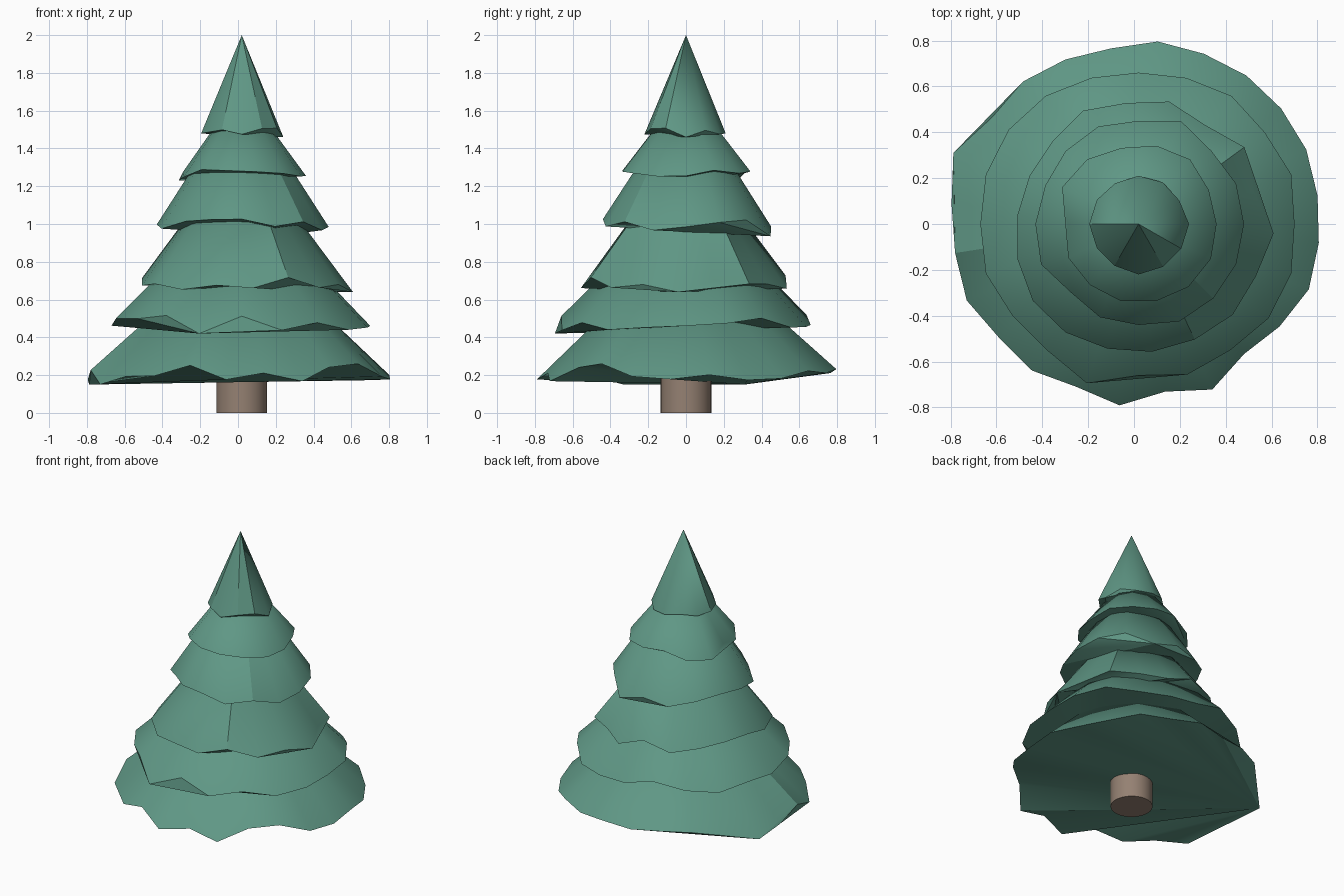
import bpy, math, random

if "Cube" in bpy.data.objects:
    bpy.data.objects.remove(bpy.data.objects["Cube"])

random.seed(4)
CX = 0.02


def material(name, rgb):
    m = bpy.data.materials.new(name)
    m.diffuse_color = (*rgb, 1)
    m.use_nodes = True
    m.node_tree.nodes["Principled BSDF"].inputs["Base Color"].default_value = m.diffuse_color
    return m


green = material("needles", (0.115, 0.31, 0.235))
brown = material("bark", (0.30, 0.22, 0.17))


def tier(name, apex, lo, hi, start, radii):
    """Ragged cone whose underside fans out from its longest branch tip."""
    n = len(radii)
    mean = sum(radii) / n
    seam = radii.index(max(radii))
    verts = [(CX, 0, apex)]
    for k, r in enumerate(radii):
        a = math.radians(start - 360 * k / n)
        z = (lo + hi) / 2 - 0.8 * (r - mean) + random.uniform(-0.35, 0.35) * (hi - lo)
        z = lo if k == seam else min(max(z, lo), hi)
        verts.append((CX + r * math.cos(a), r * math.sin(a), z))
    sides = [(0, (k + 1) % n + 1, k + 1) for k in range(n)]
    ring = [(seam + k) % n + 1 for k in range(n)]
    under = [(ring[0], ring[k], ring[k + 1]) for k in range(1, n - 1)]
    me = bpy.data.meshes.new(name)
    me.from_pydata(verts, [], sides + under)
    me.materials.append(green)
    ob = bpy.data.objects.new(name, me)
    bpy.context.collection.objects.link(ob)
    smooth(ob)


def smooth(ob):
    bpy.ops.object.select_all(action='DESELECT')
    ob.select_set(True)
    bpy.context.view_layer.objects.active = ob
    bpy.ops.object.shade_smooth_by_angle(angle=math.radians(30))


# Branch tiers, top to bottom; radii run clockwise seen from above
tier("top_tier", 2.0, 1.46, 1.53, 180,
     [.215, .21, .205, .21, .21, .205, .22, .215, .215, .22, .21, .21])
tier("second_tier", 1.72, 1.23, 1.30, 180,
     [.31, .37, .36, .34, .35, .36, .34, .34, .35, .35, .345, .345, .34, .34])
tier("third_tier", 1.70, 0.935, 1.04, 180,
     [.45, .44, .45, .46, .45, .485, .45, .46, .46, .46, .46, .46, .44, .44, .42, .46])
tier("fourth_tier", 1.43, 0.64, 0.74, 176,
     [.53, .52, .52, .55, .53, .55, .52, .57, .52, .59, .56, .57, .56, .56, .56, .57, .57, .55])
tier("fifth_tier", 1.17, 0.42, 0.53, 180,
     [.69, .70, .70, .69, .67, .66, .67, .69, .68, .70,
      .68, .70, .70, .68, .69, .66, .73, .68, .68, .70])
tier("bottom_tier", 0.94, 0.15, 0.26, 159,
     [.865, .79, .80, .785, .775, .80, .795, .80, .80, .80, .79, .79,
      .795, .76, .73, .79, .74, .795, .76, .79, .785, .82, .81, .82])

# Trunk
bpy.ops.mesh.primitive_cylinder_add(vertices=32, radius=0.134, depth=0.3, location=(CX, 0, 0.15))
trunk = bpy.context.object
trunk.name = "trunk"
trunk.data.materials.append(brown)
smooth(trunk)
